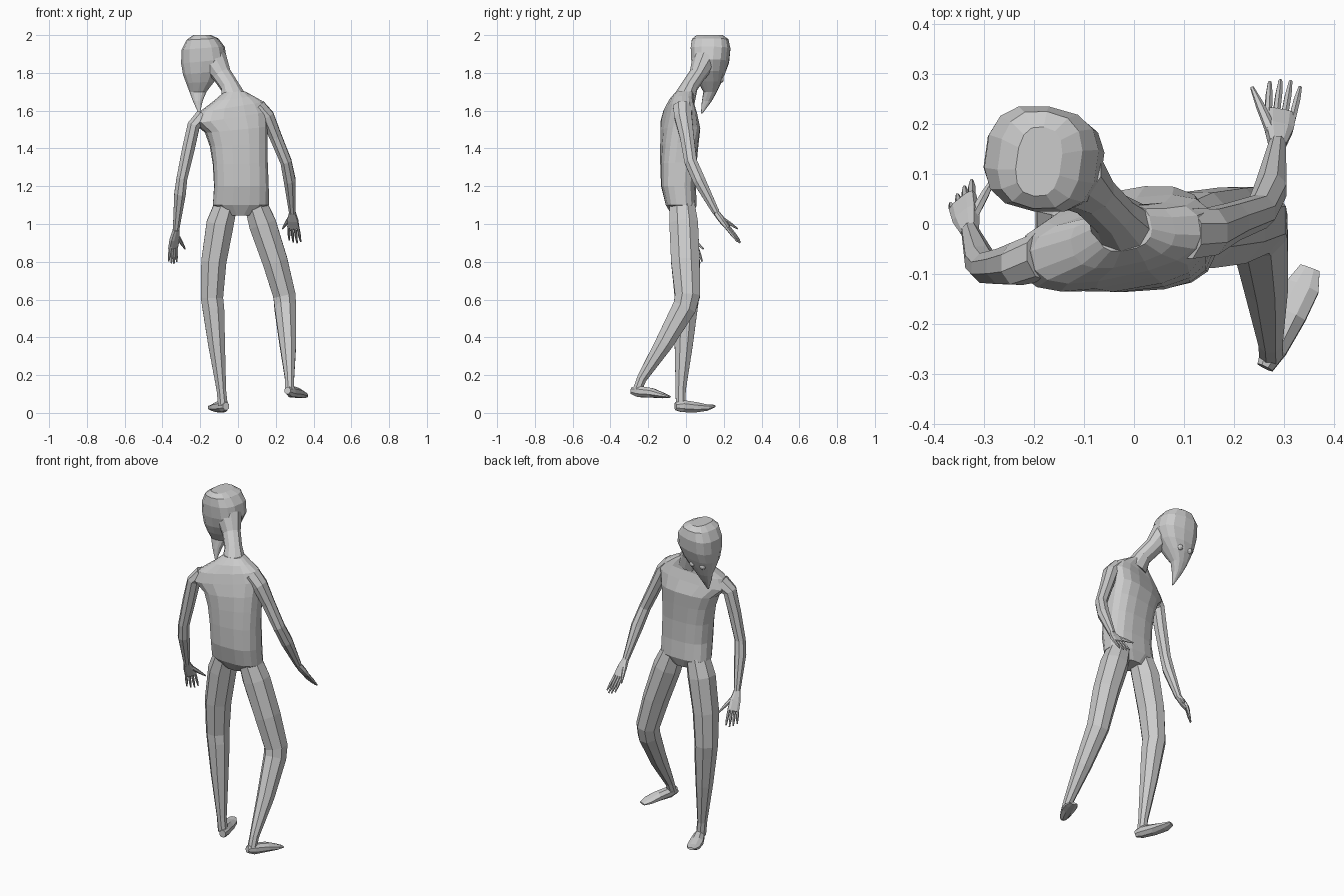
import bpy, bmesh
from math import sin, cos, pi, radians
from mathutils import Vector as V


def loft(name, rings, n=8, power=2.0):
    """Skin closed superellipse rings given as (centre, half-width vector, half-depth vector)."""
    bm = bmesh.new()
    rows = []
    for c, u, v in rings:
        row = []
        for i in range(n):
            a = 2 * pi * (i + 0.5) / n
            ca, sa = cos(a), sin(a)
            p = abs(ca) ** (2 / power) * (1 if ca > 0 else -1)
            q = abs(sa) ** (2 / power) * (1 if sa > 0 else -1)
            row.append(bm.verts.new(c + u * p + v * q))
        rows.append(row)
    for a, b in zip(rows, rows[1:]):
        for i in range(n):
            j = (i + 1) % n
            bm.faces.new((a[i], a[j], b[j], b[i]))
    bm.faces.new(rows[0][::-1])
    bm.faces.new(rows[-1])
    bmesh.ops.recalc_face_normals(bm, faces=bm.faces)
    me = bpy.data.meshes.new(name)
    bm.to_mesh(me)
    bm.free()
    ob = bpy.data.objects.new(name, me)
    bpy.context.collection.objects.link(ob)
    return ob


def tube(name, pts, side=(1, 0, 0), n=8, power=2.0):
    """Limb along points (x, y, z, half width, half depth)."""
    cs = [V(p[:3]) for p in pts]
    rings = []
    for i, p in enumerate(pts):
        t = (cs[min(i + 1, len(cs) - 1)] - cs[max(i - 1, 0)]).normalized()
        s = V(side)
        s = (s - t * s.dot(t)).normalized()
        rings.append((cs[i], s * p[3], t.cross(s) * p[4]))
    return loft(name, rings, n, power)


def stack(name, rows, n, power):
    """Horizontal sections (x, y, z, half width, half depth, yaw, roll slope)."""
    rings = []
    for x, y, z, w, d, yaw, roll in rows:
        a = radians(yaw)
        rings.append((V((x, y, z)), V((cos(a), sin(a), roll)) * w,
                      V((-sin(a), cos(a), 0)) * d))
    return loft(name, rings, n, power)


# Torso
stack("torso", [
    (0.012, -0.02, 1.045, 0.06, 0.055, 0, 0),
    (0.015, -0.025, 1.10, 0.150, 0.083, 0, 0),
    (0.018, -0.04, 1.20, 0.146, 0.092, 2, 0),
    (0.012, -0.04, 1.32, 0.146, 0.095, 4, 0.03),
    (0.003, -0.035, 1.42, 0.152, 0.098, 7, 0.06),
    (-0.010, -0.030, 1.50, 0.165, 0.100, 10, 0.10),
    (-0.035, -0.038, 1.565, 0.200, 0.082, 12, 0.16),
    (-0.035, -0.038, 1.62, 0.172, 0.068, 12, 0.16),
    (-0.022, -0.025, 1.665, 0.105, 0.058, 12, 0.12),
    (-0.020, -0.008, 1.70, 0.055, 0.045, 12, 0.05)], 16, 2.7)

# Neck
tube("neck", [
    (-0.02, -0.01, 1.66, 0.068, 0.06), (-0.045, 0.02, 1.73, 0.05, 0.045),
    (-0.085, 0.06, 1.79, 0.052, 0.045), (-0.13, 0.10, 1.87, 0.075, 0.07)], n=10)

# Head with face tapering to a hanging point
stack("head", [
    (-0.19, 0.125, 2.0, 0.045, 0.070, -8, 0),
    (-0.188, 0.128, 1.978, 0.083, 0.098, -8, 0.05),
    (-0.185, 0.130, 1.93, 0.113, 0.106, -8, 0.08),
    (-0.180, 0.128, 1.86, 0.120, 0.100, -8, 0.1),
    (-0.188, 0.125, 1.80, 0.103, 0.083, -5, 0.1),
    (-0.200, 0.126, 1.75, 0.076, 0.062, 0, 0.05),
    (-0.212, 0.128, 1.70, 0.046, 0.036, 0, 0),
    (-0.213, 0.110, 1.65, 0.026, 0.026, 0, 0),
    (-0.205, 0.083, 1.585, 0.004, 0.004, 0, 0)], 14, 2.6)

# Eyes
for x, side in ((-0.238, "left"), (-0.172, "right")):
    bpy.ops.mesh.primitive_uv_sphere_add(segments=10, ring_count=6, radius=0.018,
                                         location=(x, 0.182, 1.765))
    bpy.context.object.name = side + "_eye"

# Legs
tube("left_leg", [
    (-0.065, -0.02, 1.10, 0.065, 0.072), (-0.095, -0.012, 1.0, 0.078, 0.082),
    (-0.128, -0.005, 0.80, 0.072, 0.080), (-0.138, 0.005, 0.61, 0.064, 0.070),
    (-0.130, 0.0, 0.55, 0.062, 0.066), (-0.113, -0.012, 0.36, 0.048, 0.052),
    (-0.088, -0.028, 0.12, 0.027, 0.029), (-0.080, -0.028, 0.04, 0.028, 0.028)])
tube("right_leg", [
    (0.095, -0.02, 1.10, 0.065, 0.072), (0.130, -0.012, 1.0, 0.078, 0.082),
    (0.197, -0.003, 0.80, 0.072, 0.082), (0.246, 0.008, 0.62, 0.064, 0.072),
    (0.250, -0.008, 0.56, 0.062, 0.068), (0.264, -0.115, 0.37, 0.048, 0.052),
    (0.273, -0.235, 0.18, 0.026, 0.028), (0.274, -0.258, 0.12, 0.026, 0.026)])

# Feet
tube("left_foot", [
    (-0.063, -0.056, 0.035, 0.018, 0.022), (-0.076, -0.02, 0.036, 0.030, 0.035),
    (-0.105, 0.05, 0.030, 0.040, 0.029), (-0.125, 0.11, 0.028, 0.038, 0.018),
    (-0.138, 0.15, 0.036, 0.020, 0.007)])
tube("right_foot", [
    (0.262, -0.287, 0.118, 0.018, 0.020), (0.280, -0.250, 0.113, 0.028, 0.032),
    (0.312, -0.18, 0.106, 0.036, 0.027), (0.338, -0.125, 0.093, 0.036, 0.016),
    (0.352, -0.088, 0.085, 0.022, 0.006)])

# Arms
tube("left_arm", [
    (-0.185, -0.065, 1.565, 0.045, 0.050), (-0.235, -0.080, 1.52, 0.036, 0.045),
    (-0.262, -0.085, 1.40, 0.036, 0.038), (-0.297, -0.088, 1.24, 0.031, 0.032),
    (-0.307, -0.075, 1.16, 0.033, 0.034), (-0.328, -0.015, 0.97, 0.018, 0.020)])
tube("right_arm", [
    (0.105, -0.018, 1.62, 0.045, 0.055), (0.155, -0.015, 1.57, 0.040, 0.050),
    (0.200, 0.005, 1.46, 0.035, 0.040), (0.254, 0.025, 1.33, 0.032, 0.036),
    (0.274, 0.070, 1.23, 0.034, 0.036), (0.287, 0.160, 1.06, 0.018, 0.020)])


# Hands: flat palm, four fingers and a thumb
def hand(name, wrist, knuckle, tip, side, thumb):
    w, k, t, s, h = map(V, (wrist, knuckle, tip, side, thumb))
    s.normalize()
    m = w.lerp(k, 0.5)
    tube(name + "_palm", [(*w, 0.018, 0.016), (*m, 0.030, 0.016), (*k, 0.033, 0.011)],
         side=s, power=3)
    for i, reach in enumerate((0.85, 0.97, 1.0, 0.88)):
        off = (i - 1.5) * 0.0165
        a = k.lerp(w, 0.1) + s * off
        b = k.lerp(t, reach) + s * off * 1.25
        c = a.lerp(b, 0.6)
        tube(f"{name}_finger_{i + 1}", [(*a, 0.008, 0.009), (*c, 0.0075, 0.008),
                                        (*b, 0.004, 0.004)], side=s, n=6)
    a = w.lerp(k, 0.3) + s * 0.012 * (1 if (h - w).dot(s) > 0 else -1)
    tube(name + "_thumb", [(*a, 0.013, 0.011), (*a.lerp(h, 0.6), 0.009, 0.009),
                           (*h, 0.004, 0.004)], side=s, n=6)


hand("left_hand", (-0.328, -0.015, 0.97), (-0.343, 0.045, 0.875), (-0.346, 0.066, 0.79),
     (0.65, 0.7, 0), (-0.280, 0.092, 0.868))
hand("right_hand", (0.287, 0.160, 1.06), (0.293, 0.222, 0.98), (0.303, 0.287, 0.90),
     (1, -0.2, -0.1), (0.236, 0.273, 0.975))
